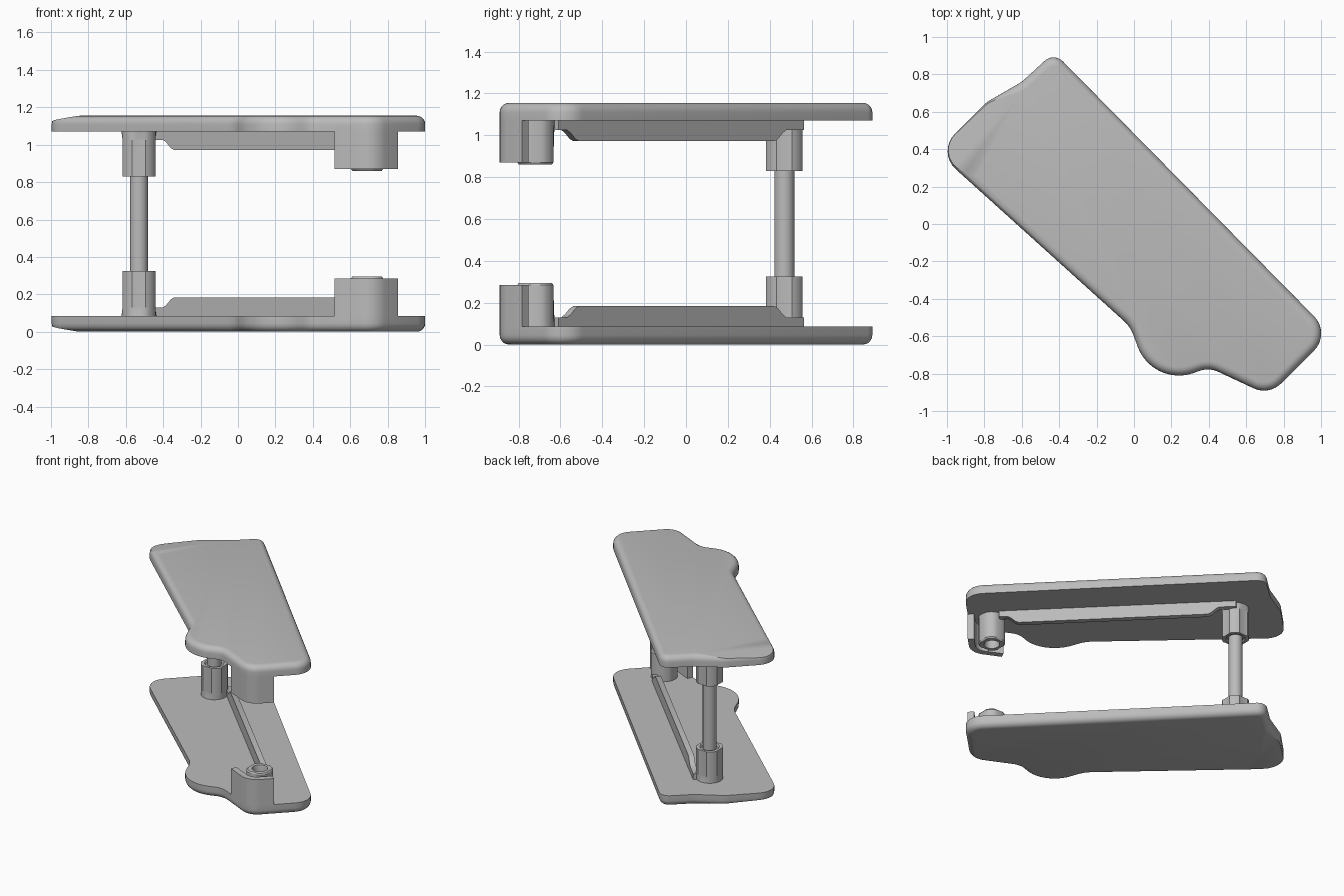
import bpy, bmesh, math
from mathutils import Vector

if "Cube" in bpy.data.objects:
    bpy.data.objects.remove(bpy.data.objects["Cube"])

HEIGHT = 1.155    # overall height, the upper half mirrors the lower
INNER = 0.085     # inner face of each plate

grey = bpy.data.materials.new("plain grey")
grey.use_nodes = True
grey.diffuse_color = (0.5, 0.5, 0.5, 1)
grey.node_tree.nodes["Principled BSDF"].inputs["Base Color"].default_value = (0.5, 0.5, 0.5, 1)


def make_object(bm, name, flip=False):
    bmesh.ops.recalc_face_normals(bm, faces=bm.faces)
    if flip:
        for v in bm.verts:
            v.co.z = HEIGHT - v.co.z
        bmesh.ops.reverse_faces(bm, faces=bm.faces)
    mesh = bpy.data.meshes.new(name)
    bm.to_mesh(mesh)
    mesh.materials.append(grey)
    obj = bpy.data.objects.new(name, mesh)
    bpy.context.collection.objects.link(obj)
    bpy.ops.object.select_all(action="DESELECT")
    obj.select_set(True)
    bpy.context.view_layer.objects.active = obj
    bpy.ops.object.shade_smooth_by_angle(angle=math.radians(32))


def make_pair(bm, name):
    make_object(bm, "lower_" + name)
    make_object(bm, "upper_" + name, flip=True)
    bm.free()


def rounded_outline(corners, steps=8):
    """Replace every corner (x, y, radius) by a tangent arc."""
    points = []
    for i, (x, y, r) in enumerate(corners):
        p = Vector((x, y))
        a = (Vector(corners[i - 1][:2]) - p).normalized()
        b = (Vector(corners[(i + 1) % len(corners)][:2]) - p).normalized()
        half = a.angle(b) / 2
        centre = p + (a + b).normalized() * r / math.sin(half)
        start = p + a * r / math.tan(half) - centre
        end = p + b * r / math.tan(half) - centre
        for k in range(steps + 1):
            d = start.slerp(end, k / steps)
            points.append(centre + d.normalized() * r)
    return points


def prism(points, vector):
    bm = bmesh.new()
    face = bm.faces.new([bm.verts.new(p) for p in points])
    out = bmesh.ops.extrude_face_region(bm, geom=[face])["geom"]
    bmesh.ops.translate(bm, vec=vector, verts=[g for g in out if isinstance(g, bmesh.types.BMVert)])
    return bm


def lathe(profile, x, y, grooves=False, segments=32):
    """Revolve (radius, z) points; grooves sink four vertical channels."""
    bm = bmesh.new()
    rings = []
    for r, z in profile:
        ring = []
        for i in range(segments):
            a = 2 * math.pi * i / segments
            sunk = grooves and r > 0.08 and z > 0.12 and i % 8 in (0, 1, 7)
            rr = r * 0.9 if sunk else r
            ring.append(bm.verts.new((x + rr * math.cos(a), y + rr * math.sin(a), z)))
        rings.append(ring)
    for lo, hi in zip(rings, rings[1:]):
        for i in range(segments):
            j = (i + 1) % segments
            bm.faces.new((lo[i], lo[j], hi[j], hi[i]))
    bm.faces.new(rings[0])
    bm.faces.new(rings[-1])
    return bm


# Plates: rounded slanted outline with a side bulge
outline = rounded_outline([
    (-0.428, 0.918, 0.07), (1.054, -0.586, 0.13), (0.722, -0.917, 0.13),
    (0.401, -0.767, 0.13), (0.229, -0.829, 0.235), (0.053, -0.747, 0.235),
    (-0.019, -0.55, 0.2), (-1.055, 0.385, 0.13), (-0.79, 0.65, 0.2), (-0.6, 0.76, 0.2)])
bm = prism([p.to_3d() for p in outline], (0, 0, INNER))
bmesh.ops.remove_doubles(bm, verts=bm.verts, dist=0.002)
rim = [e for e in bm.edges if all(v.co.z < 0.01 for v in e.verts)]
bmesh.ops.bevel(bm, geom=rim, offset=0.045, segments=5, profile=0.5, affect="EDGES")
# Shallow slanting facet across the far end of the outer face
cut = bmesh.ops.bisect_plane(
    bm, geom=bm.verts[:] + bm.edges[:] + bm.faces[:], dist=0.0001,
    plane_co=(-0.72, 0.49, 0), plane_no=Vector((-0.13, 0.07, -1)), clear_outer=True)["geom_cut"]
bmesh.ops.holes_fill(bm, edges=[g for g in cut if isinstance(g, bmesh.types.BMEdge)])
make_pair(bm, "plate")

# Corner walls: upright strip that follows the plate edge
X0, X1, THICK = 0.515, 0.855, 0.045
edge = []
for a, b in zip(outline, outline[1:]):
    if a.y > -0.6 or (b - a).length < 0.001:
        continue
    for x in (X1, X0):
        if a.x > x >= b.x:
            edge.append(a.lerp(b, (x - a.x) / (b.x - a.x)))
    if X0 < b.x < X1:
        edge.append(b)
edge.sort(key=lambda p: -p.x)
inner = []
for i, p in enumerate(edge):
    t = (edge[min(i + 1, len(edge) - 1)] - edge[max(i - 1, 0)]).normalized()
    inner.append(p + Vector((t.y, -t.x)) * THICK)
strip = [p.to_3d() + Vector((0, 0, INNER - 0.03)) for p in edge + inner[::-1]]
make_pair(prism(strip, (0, 0, 0.23)), "corner_wall")

# Corner sockets with an open bore
make_pair(lathe([(0.093, 0.08), (0.093, 0.285), (0.085, 0.295), (0.055, 0.295),
                 (0.05, 0.27), (0.05, 0.18)], 0.69, -0.72, grooves=True), "corner_socket")

# Post sockets and the collar inside their rim
make_pair(lathe([(0.095, 0.08), (0.095, 0.129), (0.095, 0.131), (0.095, 0.325),
                 (0.068, 0.325), (0.06, 0.315)], -0.53, 0.47, grooves=True), "post_socket")

# Stiffening ribs running between the sockets
start = Vector((-0.47, 0.55, 0))
along = Vector((1, -1.0, 0)).normalized()
side = Vector((1, 1, 0)).normalized() * 0.04
profile = [(0, 0.08), (0, 0.13), (0.12, 0.13), (0.145, 0.145), (0.175, 0.172), (0.2, 0.183),
           (1.52, 0.183), (1.545, 0.172), (1.575, 0.145), (1.6, 0.13), (1.66, 0.13), (1.66, 0.08)]
points = [start - side / 2 + along * d + Vector((0, 0, z)) for d, z in profile]
make_pair(prism(points, side), "rib")

# Post that joins the two halves
post = lathe([(0.048, 0.1), (0.048, HEIGHT - 0.1)], -0.53, 0.47)
make_object(post, "post")
post.free()
